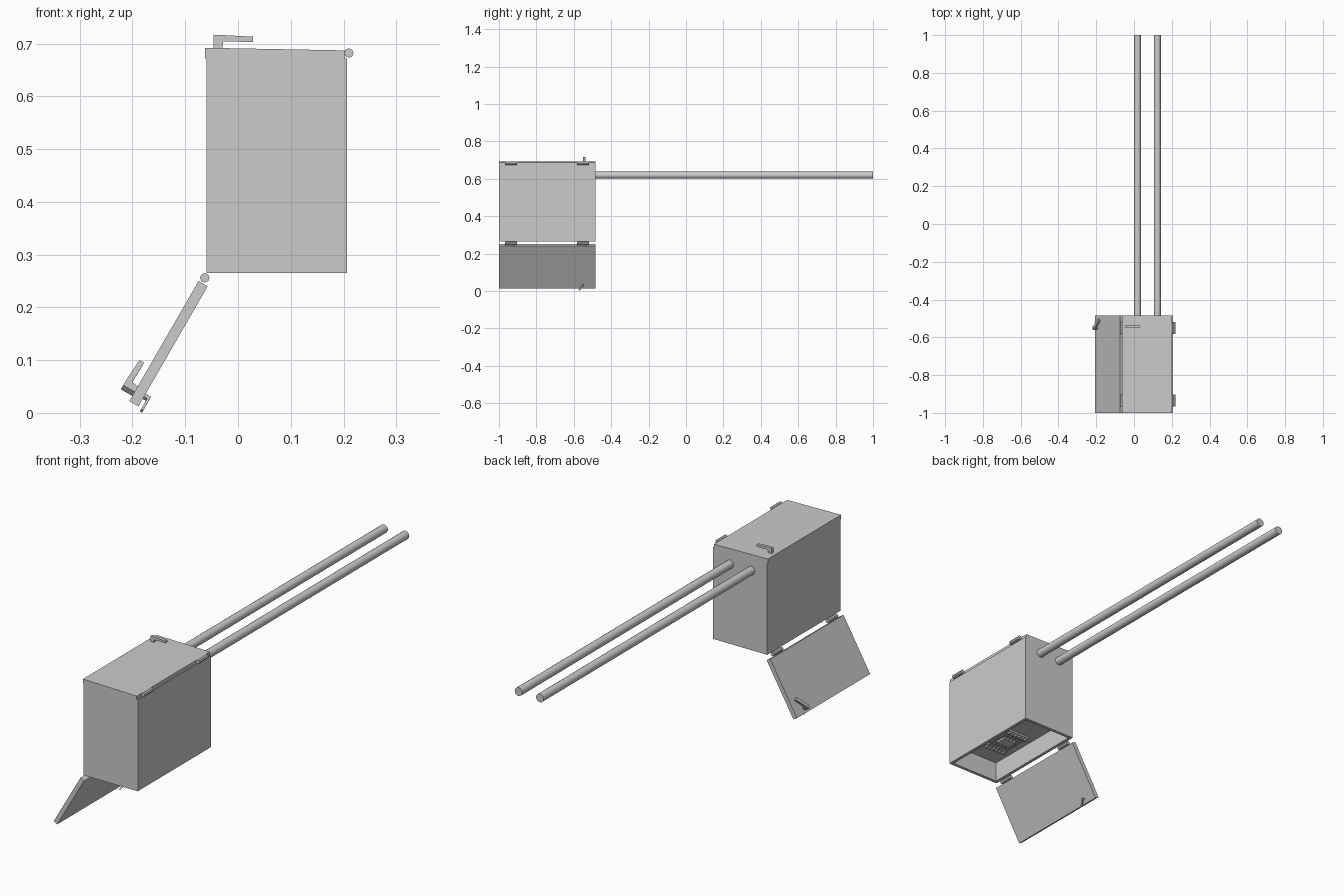
import bpy, bmesh, math
from mathutils import Matrix, Vector

if "Cube" in bpy.data.objects:
    bpy.data.objects.remove(bpy.data.objects["Cube"])

Y0, Y1 = -1.0, -0.485            # box front and back
X0, X1 = -0.06, 0.207            # box left and right
HINGE_Y = (-0.935, -0.55)


def finish(name, bm, matrix=None):
    bmesh.ops.recalc_face_normals(bm, faces=bm.faces)
    me = bpy.data.meshes.new(name)
    bm.to_mesh(me)
    bm.free()
    ob = bpy.data.objects.new(name, me)
    bpy.context.collection.objects.link(ob)
    if matrix:
        ob.matrix_world = matrix
    return ob


def prism(name, pts, y0, y1, matrix=None):
    """Extrude an (x, z) profile from y0 to y1."""
    bm = bmesh.new()
    face = bm.faces.new([bm.verts.new((x, y0, z)) for x, z in pts])
    ext = bmesh.ops.extrude_face_region(bm, geom=[face])
    verts = [g for g in ext['geom'] if isinstance(g, bmesh.types.BMVert)]
    bmesh.ops.translate(bm, verts=verts, vec=(0, y1 - y0, 0))
    return finish(name, bm, matrix)


def block(name, x0, x1, y0, y1, z0, z1):
    return prism(name, [(x0, z0), (x1, z0), (x1, z1), (x0, z1)], y0, y1)


def rod(name, x, z, y0, y1, r, sides, smooth=False):
    """Cylinder lying along y."""
    bm = bmesh.new()
    m = Matrix.Translation((x, (y0 + y1) / 2, z)) @ Matrix.Rotation(math.pi / 2, 4, 'X')
    bmesh.ops.create_cone(bm, cap_ends=True, segments=sides, radius1=r, radius2=r,
                          depth=y1 - y0, matrix=m)
    if smooth:
        for f in bm.faces:
            f.smooth = len(f.verts) == 4
    return finish(name, bm)


# Cabinet with a shallow recess in the underside
bm = bmesh.new()
size = Vector((X1 - X0, Y1 - Y0, 0.407))
mid = Vector(((X0 + X1) / 2, (Y0 + Y1) / 2, 0.4685))
bmesh.ops.create_cube(bm, size=1, matrix=Matrix.Translation(mid) @ Matrix.Diagonal(size.to_4d()))
bm.normal_update()
bottom = min(bm.faces, key=lambda f: f.calc_center_median().z)
bmesh.ops.inset_region(bm, faces=[bottom], thickness=0.02)
ext = bmesh.ops.extrude_face_region(bm, geom=[bottom])
if bottom.is_valid:
    bmesh.ops.delete(bm, geom=[bottom], context='FACES_ONLY')
bmesh.ops.translate(bm, verts=[g for g in ext['geom'] if isinstance(g, bmesh.types.BMVert)],
                    vec=(0, 0, 0.09))
finish("cabinet", bm)

# Slightly sloped lid
prism("lid", [(-0.063, 0.672), (0.202, 0.672), (0.202, 0.687), (-0.063, 0.692)], Y0, Y1)

# Open door, hanging 60 degrees below horizontal: local x runs down it, local z points outward
door_m = Matrix(((-0.5, 0, -0.866, -0.066), (0, -1, 0, 0),
                 (-0.866, 0, 0.5, 0.245), (0, 0, 0, 1)))
prism("door", [(0, -0.01), (0.263, -0.01), (0.263, 0.01), (0, 0.01)], -Y0, -Y1, door_m)

# Hinge barrels for lid and door
for y in HINGE_Y:
    rod("lid_hinge", 0.21, 0.682, y - 0.032, y + 0.032, 0.009, 8)
    rod("door_hinge", -0.063, 0.256, y - 0.032, y + 0.032, 0.009, 8)

# Turning handles: stem plus arm, pivot at the local origin
handle = [(-0.008, 0), (0.008, 0), (0.010, 0.013), (0.066, 0.012),
          (0.066, 0.022), (0.010, 0.025), (-0.008, 0.025)]
prism("lid_handle", handle, -0.007, 0.007, Matrix.Translation((-0.038, -0.543, 0.691)))

turn = door_m @ Matrix.Translation((0.241, 0.55, 0)) @ Matrix.Rotation(math.radians(180 + 40), 4, 'Z')
prism("door_handle", handle, -0.007, 0.007, turn @ Matrix.Translation((0, 0, 0.01)))
# Latch hook on the inner side of the door
prism("door_latch", [(0.004, -0.009), (0.004, -0.022), (-0.034, -0.022),
                     (-0.034, -0.017), (-0.004, -0.017), (-0.004, -0.009)],
      -0.004, 0.004, turn)

# Two long pipes leaving the back
for x in (0.019, 0.124):
    rod("pipe", x, 0.619, Y1 - 0.01, 1.0, 0.0185, 16, True)

# Terminal board on the recess ceiling: two rows of terminals joined by wires
CEIL = 0.355
for y in (-0.885, -0.735):
    block("terminal_strip", -0.012, 0.100, y - 0.012, y + 0.012, CEIL - 0.008, CEIL)
    for i in range(6):
        x = -0.001 + i * 0.018
        block("terminal", x - 0.006, x + 0.006, y - 0.009, y + 0.009, CEIL - 0.016, CEIL - 0.008)
block("breaker", 0.010, 0.078, -0.835, -0.785, CEIL - 0.012, CEIL)
for i in range(6):
    rod("wire", -0.001 + i * 0.018, CEIL - 0.010, -0.885, -0.735, 0.0025, 6)
